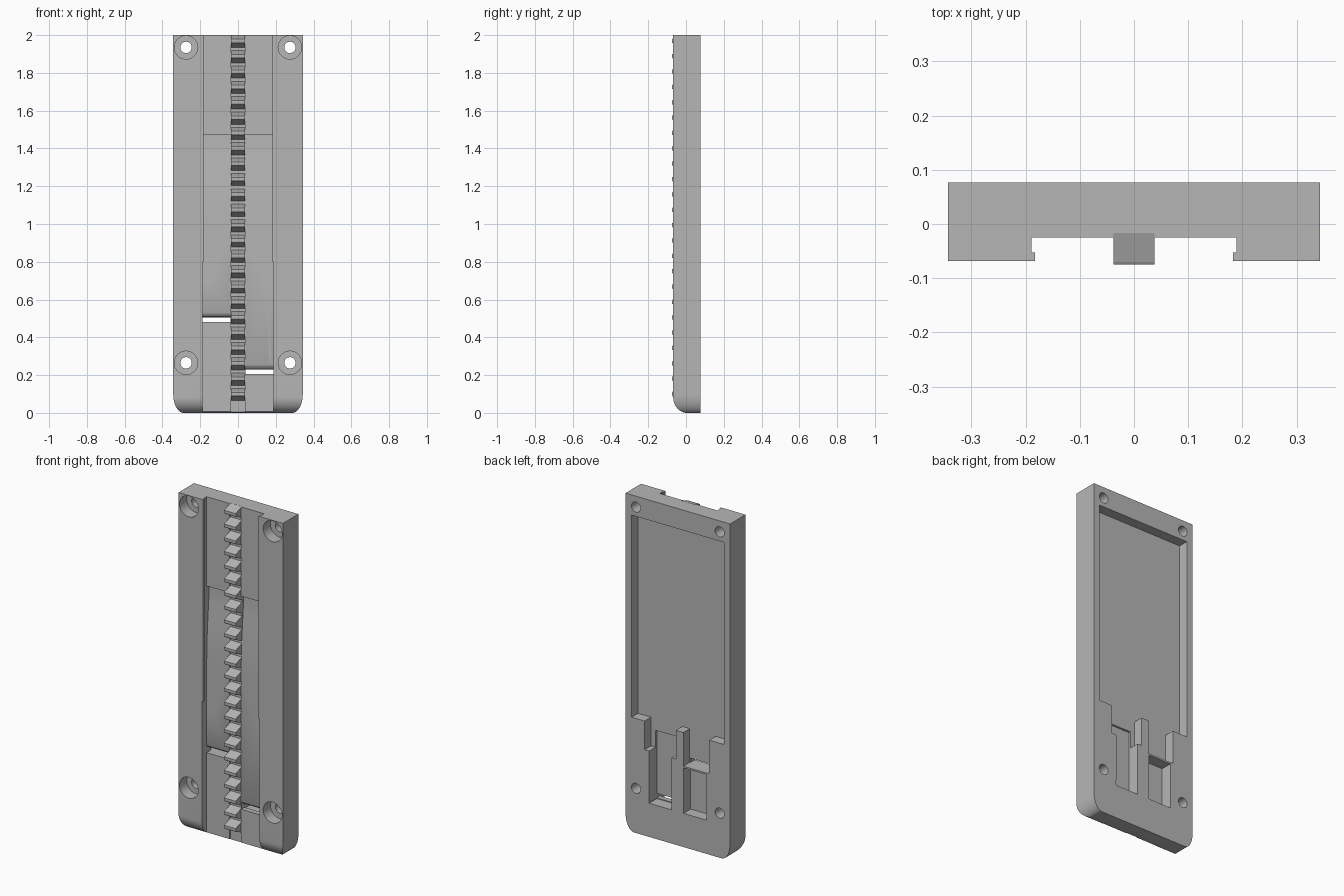
import bpy, math

cube = bpy.data.objects.get("Cube")
if cube:
    bpy.data.objects.remove(cube, do_unlink=True)

grey = bpy.data.materials.new("plain grey")
grey.use_nodes = True
colour = (0.47, 0.47, 0.47, 1)
grey.diffuse_color = colour
grey.node_tree.nodes["Principled BSDF"].inputs["Base Color"].default_value = colour

HALF, FRONT, BACK, TOP = 0.343, -0.068, 0.077, 2.0
FLOOR, RECESS = -0.025, 0.017


def prism(name, outline, axis, low, high):
    """Extrude a 2D outline along x (outline is y,z) or y (outline is x,z)."""
    def place(p, t):
        return (t, p[0], p[1]) if axis == "x" else (p[0], t, p[1])
    n = len(outline)
    verts = [place(p, t) for t in (low, high) for p in outline]
    faces = [list(range(n))[::-1], list(range(n, 2 * n))]
    faces += [[i, (i + 1) % n, n + (i + 1) % n, n + i] for i in range(n)]
    mesh = bpy.data.meshes.new(name)
    mesh.from_pydata(verts, [], faces)
    mesh.materials.append(grey)
    obj = bpy.data.objects.new(name, mesh)
    bpy.context.collection.objects.link(obj)
    # Make every face point outward
    bpy.context.view_layer.objects.active = obj
    bpy.ops.object.select_all(action="DESELECT")
    obj.select_set(True)
    bpy.ops.object.mode_set(mode="EDIT")
    bpy.ops.mesh.select_all(action="SELECT")
    bpy.ops.mesh.normals_make_consistent(inside=False)
    bpy.ops.object.mode_set(mode="OBJECT")
    return obj


def box(x0, x1, y0, y1, z0, z1):
    return prism("cutter", [(x0, z0), (x1, z0), (x1, z1), (x0, z1)], "y", y0, y1)


def arc(cx, cz, rx, rz, start, end, steps=12):
    angles = [math.radians(start + (end - start) * i / steps) for i in range(steps + 1)]
    return [(cx + rx * math.cos(a), cz + rz * math.sin(a)) for a in angles]


def disc(x, z, r, y0, y1):
    return prism("cutter", arc(x, z, r, r, 0, 352.5, 47), "y", y0, y1)


def combine(target, cutter, operation="DIFFERENCE"):
    cutter.hide_render = True
    mod = target.modifiers.new("cut", "BOOLEAN")
    mod.operation, mod.solver, mod.object = operation, "EXACT", cutter
    bpy.context.view_layer.objects.active = target
    bpy.ops.object.modifier_apply(modifier=mod.name)
    bpy.data.objects.remove(cutter, do_unlink=True)


# Plate with rounded lower corners and rounded front lower edge
side = arc(0.005, 0.085, 0.073, 0.085, 180, 270) + [(BACK, 0), (BACK, TOP), (FRONT, TOP)]
plate = prism("plate", side, "x", -HALF, HALF)
outline = (arc(-0.288, 0.1, 0.055, 0.1, 180, 270) + arc(0.288, 0.1, 0.055, 0.1, 270, 360)
           + [(HALF, 2.1), (-HALF, 2.1)])
combine(plate, prism("cutter", outline, "y", -0.2, 0.2), "INTERSECT")

# Front channel with an overhanging lip on its upper part
combine(plate, box(-0.183, 0.183, -0.2, FLOOR, -0.1, 2.1))
for s in (-1, 1):
    x0, x1 = sorted((s * 0.15, s * 0.189))
    combine(plate, box(x0, x1, -0.053, FLOOR, 0.7, 2.1))
    combine(plate, box(x0, x1, -0.2, FLOOR, -0.1, 0.8))

# Groove for the rack
combine(plate, box(-0.038, 0.038, -0.1, -0.017, -0.1, 2.1))

# Shallow dip where the two tongues start, curving back out to the floor
dip = [(-0.04, 1.47), (-0.004, 1.47), (-0.004, 1.4)]
for i in range(1, 13):
    t = i / 12
    dip.append((-0.004 + (FLOOR + 0.004) * math.sin(t * math.pi / 2), 1.4 - 0.4 * t))
dip.append((-0.04, 1.0))
for x0, x1 in ((-0.188, -0.038), (0.038, 0.188)):
    combine(plate, prism("cutter", dip, "x", x0, x1))

# Large recess in the back
combine(plate, box(-0.303, 0.303, RECESS, 0.2, 0.68, 1.88))

# Pockets behind the tongues, wide above and narrow below
combine(plate, box(0.012, 0.218, RECESS, 0.2, 0.51, 0.7))
combine(plate, box(0.04, 0.188, 0.005, 0.2, 0.2, 0.61))
combine(plate, box(-0.206, -0.036, RECESS, 0.2, 0.48, 0.7))
combine(plate, box(-0.188, -0.038, 0.01, 0.2, 0.2, 0.47))

# Through slots at the tongue ends, with the front of each end rounded off
for x0, x1, z in ((-0.189, -0.04, 0.48), (0.04, 0.189, 0.205)):
    combine(plate, box(x0, x1, -0.1, 0.1, z, z + 0.026))
    tip = [(-0.03, z + 0.01), (0.005, z + 0.01), (0.005, z + 0.026),
           (-0.012, z + 0.031), (-0.022, z + 0.042), (-0.03, z + 0.06)]
    combine(plate, prism("cutter", tip, "x", x0, x1))

# Counterbored screw holes
for x in (-0.275, 0.275):
    for z in (0.265, 1.935):
        combine(plate, disc(x, z, 0.062, -0.2, 0.0))
        combine(plate, disc(x, z, 0.03, -0.1, 0.2))

# Rack of teeth up the middle
teeth = []
for i in range(24):
    z = 0.1 + i * 0.0813
    profile = [(-0.016, z - 0.036), (-0.066, z - 0.014), (-0.073, z - 0.011),
               (-0.075, z - 0.005), (-0.075, z + 0.009), (-0.07, z + 0.012),
               (-0.016, z + 0.03)]
    teeth.append(prism("rack_tooth", profile, "x", -0.038, 0.038))
bpy.ops.object.select_all(action="DESELECT")
for tooth in teeth:
    tooth.select_set(True)
bpy.context.view_layer.objects.active = teeth[0]
bpy.ops.object.join()
teeth[0].name = "rack_teeth"

# Smooth rounded areas while keeping edges crisp
bpy.ops.object.select_all(action="DESELECT")
plate.select_set(True)
bpy.context.view_layer.objects.active = plate
bpy.ops.object.shade_smooth_by_angle(angle=math.radians(25))
